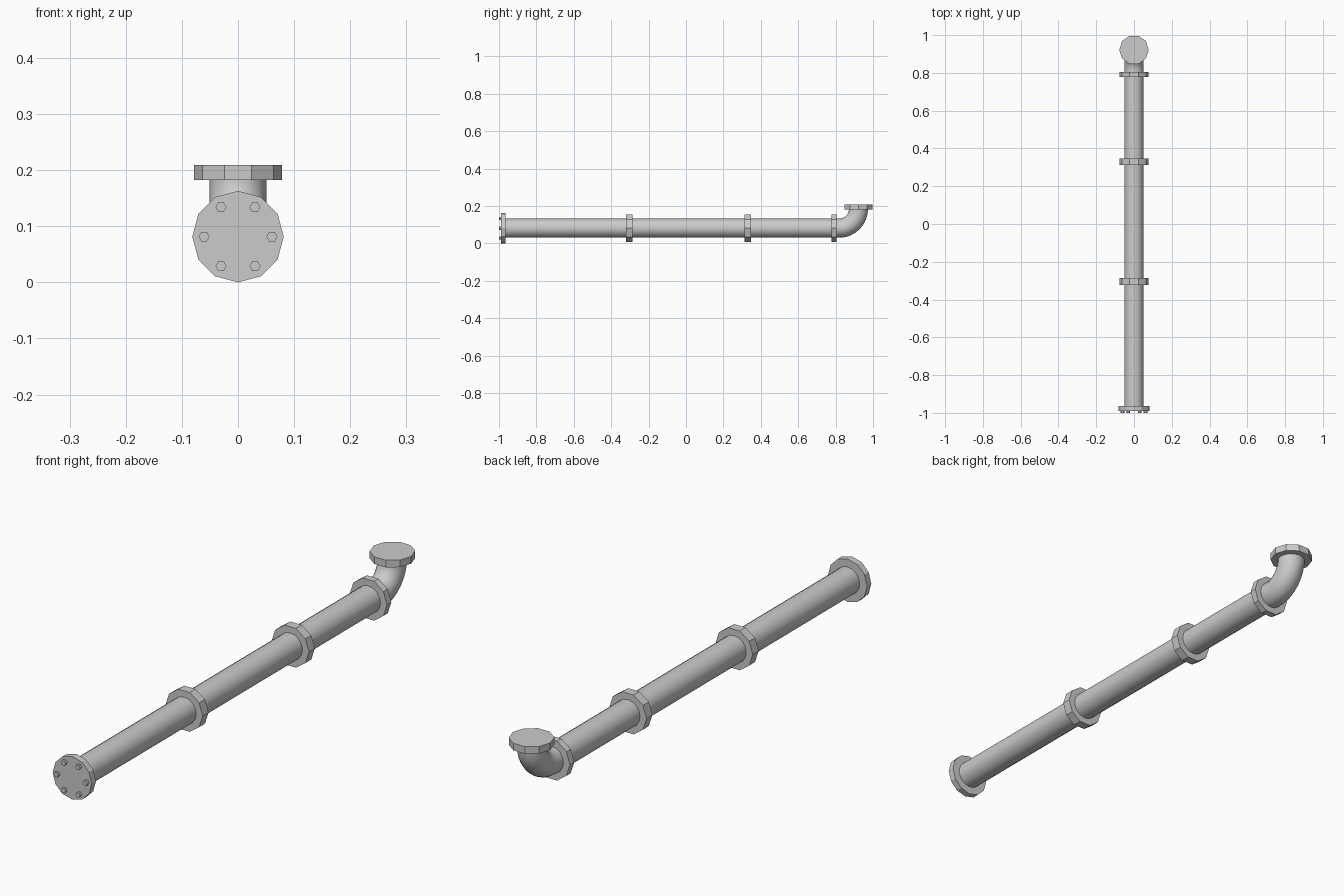
import bpy, bmesh, math
from mathutils import Vector, Matrix

if "Cube" in bpy.data.objects:
    bpy.data.objects.remove(bpy.data.objects["Cube"])

AXIS_Z = 0.0815      # height of the pipe centre line
PIPE_R = 0.051
BEND_R = 0.103       # elbow centre-line radius
BEND_Y = 0.819       # where the elbow starts


def make_object(name, bm, smooth=False):
    bmesh.ops.recalc_face_normals(bm, faces=bm.faces)
    mesh = bpy.data.meshes.new(name)
    bm.to_mesh(mesh)
    bm.free()
    ob = bpy.data.objects.new(name, mesh)
    bpy.context.collection.objects.link(ob)
    if smooth:
        bpy.ops.object.select_all(action='DESELECT')
        ob.select_set(True)
        bpy.context.view_layer.objects.active = ob
        bpy.ops.object.shade_smooth_by_angle(angle=math.radians(40))
    return ob


def add_prism(bm, centre, radius, depth, sides, along='Y'):
    """Flat-sided disc with a corner on z (along Y) or on y (along Z)."""
    rot = Matrix.Rotation(math.radians(90), 4, 'X') if along == 'Y' else Matrix()
    spin = Matrix.Rotation(math.radians(90), 4, 'Z')
    bmesh.ops.create_cone(bm, cap_ends=True, segments=sides, radius1=radius,
                          radius2=radius, depth=depth,
                          matrix=Matrix.Translation(centre) @ rot @ spin)


def tube(name, path, sides=16):
    """Sweep a circle along (y, z, tilt) stations in the x = 0 plane."""
    bm = bmesh.new()
    rings = []
    for y, z, tilt in path:
        ring = []
        for i in range(sides):
            a = 2 * math.pi * i / sides
            v = Vector((math.cos(a), 0, math.sin(a))) * PIPE_R
            ring.append(bm.verts.new(Matrix.Rotation(tilt, 3, 'X') @ v + Vector((0, y, z))))
        rings.append(ring)
    for r0, r1 in zip(rings, rings[1:]):
        for i in range(sides):
            j = (i + 1) % sides
            bm.faces.new((r0[i], r0[j], r1[j], r1[i]))
    bm.faces.new(rings[0])
    bm.faces.new(rings[-1])
    return make_object(name, bm, smooth=True)


# Long straight pipe
tube("main_pipe", [(-0.975, AXIS_Z, 0), (BEND_Y, AXIS_Z, 0)])

# Quarter-turn elbow with a short neck
elbow = []
for k in range(9):
    t = math.pi / 2 * k / 8
    elbow.append((BEND_Y + BEND_R * math.sin(t), AXIS_Z + BEND_R * (1 - math.cos(t)), t))
elbow.append((BEND_Y + BEND_R, 0.195, math.pi / 2))
tube("elbow", elbow)

# Ten-sided collars along the pipe: (name, start y, end y)
for name, y0, y1 in (("front_collar", -0.322, -0.287),
                     ("middle_collar", 0.312, 0.347),
                     ("elbow_collar", 0.778, 0.804)):
    bm = bmesh.new()
    add_prism(bm, (0, (y0 + y1) / 2, AXIS_Z), 0.078, y1 - y0, 10)
    make_object(name, bm)

# Upturned outlet flange
bm = bmesh.new()
add_prism(bm, (0, BEND_Y + BEND_R, 0.1955), 0.078, 0.027, 10, 'Z')
make_object("outlet_flange", bm)

# Twelve-sided end plate
bm = bmesh.new()
add_prism(bm, (0, -0.977, AXIS_Z), 0.0815, 0.025, 12)
make_object("end_plate", bm)

# Six hex bolts on the end plate
bm = bmesh.new()
for i in range(6):
    a = math.radians(60 * i)
    add_prism(bm, (0.0605 * math.cos(a), -0.992, AXIS_Z + 0.0605 * math.sin(a)),
              0.0098, 0.016, 6)
make_object("end_plate_bolts", bm)
